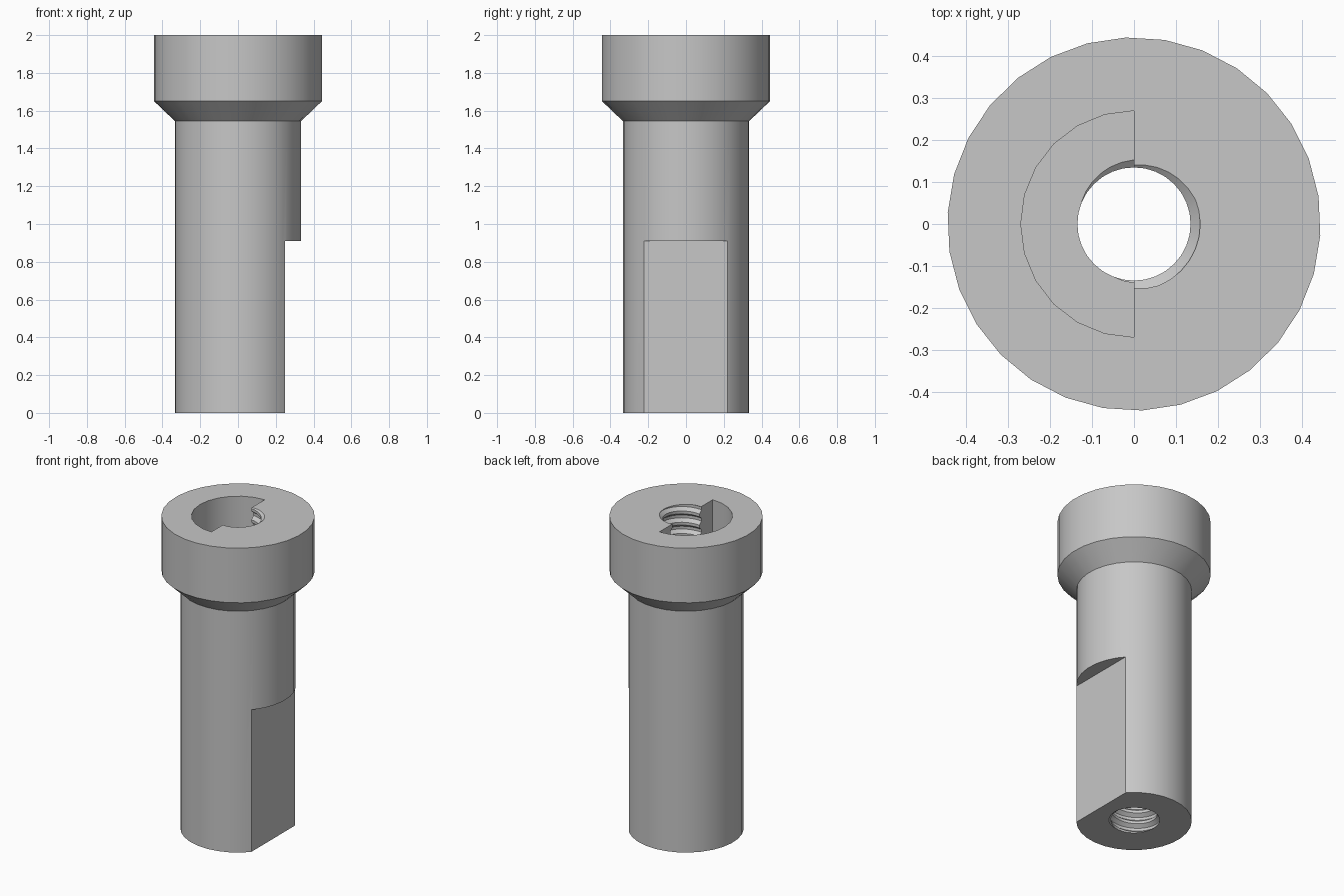
import bpy, bmesh, math

cube = bpy.data.objects.get("Cube")
if cube:
    bpy.data.objects.remove(cube)

HEIGHT = 2.0
SHANK_R, HEAD_R = 0.335, 0.445
TAU = math.tau

steel = bpy.data.materials.new("plain_grey")
steel.use_nodes = True
GREY = (0.57, 0.57, 0.57, 1)
steel.diffuse_color = GREY
steel.node_tree.nodes["Principled BSDF"].inputs["Base Color"].default_value = GREY


def add_object(name, bm):
    bmesh.ops.recalc_face_normals(bm, faces=bm.faces[:])
    mesh = bpy.data.meshes.new(name)
    bm.to_mesh(mesh)
    bm.free()
    mesh.materials.append(steel)
    obj = bpy.data.objects.new(name, mesh)
    bpy.context.collection.objects.link(obj)
    return obj


def prism(name, outline, z0, z1):
    """Upright solid with the given outline."""
    bm = bmesh.new()
    base = bm.faces.new([bm.verts.new((x, y, z0)) for x, y in outline])
    new = bmesh.ops.extrude_face_region(bm, geom=[base])["geom"]
    bmesh.ops.translate(bm, vec=(0, 0, z1 - z0),
                        verts=[v for v in new if isinstance(v, bmesh.types.BMVert)])
    if not base.is_valid or len(bm.faces) < len(outline) + 2:
        bmesh.ops.holes_fill(bm, edges=bm.edges[:])
    return add_object(name, bm)


def lathe(name, profile, sides, turn):
    """Solid of revolution, capped at both ends."""
    bm = bmesh.new()
    rings = []
    for r, z in profile:
        angles = [turn + TAU * i / sides for i in range(sides)]
        rings.append([bm.verts.new((r * math.cos(a), r * math.sin(a), z)) for a in angles])
    for low, high in zip(rings, rings[1:]):
        for i in range(sides):
            j = (i + 1) % sides
            bm.faces.new((low[i], low[j], high[j], high[i]))
    bm.faces.new(rings[0])
    bm.faces.new(rings[-1])
    return add_object(name, bm)


def thread(name, radii, pitch, sides, z0, turns):
    """Solid screw: each row climbs one pitch per turn and joins the next turn."""
    bm = bmesh.new()
    n = len(radii)
    rows = n * turns
    grid = []
    for k in range(rows + 1):
        row = []
        for i in range(sides):
            a = TAU * i / sides
            r = radii[k % n]
            z = z0 + pitch * (k / n + i / sides)
            row.append(bm.verts.new((r * math.cos(a), r * math.sin(a), z)))
        grid.append(row)
    for k in range(rows):
        for i in range(sides - 1):
            bm.faces.new((grid[k][i], grid[k][i + 1], grid[k + 1][i + 1], grid[k + 1][i]))
        if k + n < rows:
            bm.faces.new((grid[k][-1], grid[k + n][0], grid[k + n + 1][0], grid[k + 1][-1]))
    # Close both ends with fans of triangles
    rim = [e for e in bm.edges if e.is_boundary]
    middle = z0 + pitch * turns / 2
    for sign, z in ((-1, z0), (1, z0 + pitch * (turns + 0.5))):
        hub = bm.verts.new((0, 0, z))
        for e in rim:
            if (e.verts[0].co.z - middle) * sign > 0:
                bm.faces.new((e.verts[0], e.verts[1], hub))
    return add_object(name, bm)


# Shank, tapered collar and head in one turned body
body = lathe("bolt_body", [(SHANK_R, 0), (SHANK_R, 1.545), (HEAD_R, 1.65), (HEAD_R, HEIGHT)],
             30, math.radians(-3.5))

# Flat on the lower shank
flat = prism("flat_cutter", [(0.25, -0.5), (0.6, -0.5), (0.6, 0.5), (0.25, 0.5)], -0.1, 0.91)

# Half-round pocket in the head
pocket_arc = [math.radians(90 + 15 * i) for i in range(13)]
pocket = prism("pocket_cutter", [(0.27 * math.cos(a), 0.27 * math.sin(a)) for a in pocket_arc],
               1.65, HEIGHT + 0.1)

# Threaded bore through the whole length
bore = thread("thread_cutter", [0.135, 0.135, 0.158, 0.158], 0.072, 32, -0.2, 34)

for cutter in (flat, pocket, bore):
    cutter.hide_render = True
    cutter.hide_viewport = True
    cut = body.modifiers.new(cutter.name, "BOOLEAN")
    cut.operation = "DIFFERENCE"
    cut.solver = "EXACT"
    cut.object = cutter

# Apply the cuts and remove the cutters
bpy.context.view_layer.update()
evaluated = body.evaluated_get(bpy.context.evaluated_depsgraph_get())
finished = bpy.data.meshes.new_from_object(evaluated)
body.modifiers.clear()
body.data = finished
for cutter in (flat, pocket, bore):
    bpy.data.objects.remove(cutter)

bpy.ops.object.select_all(action="DESELECT")
body.select_set(True)
bpy.context.view_layer.objects.active = body
bpy.ops.object.shade_smooth_by_angle(angle=math.radians(30))
